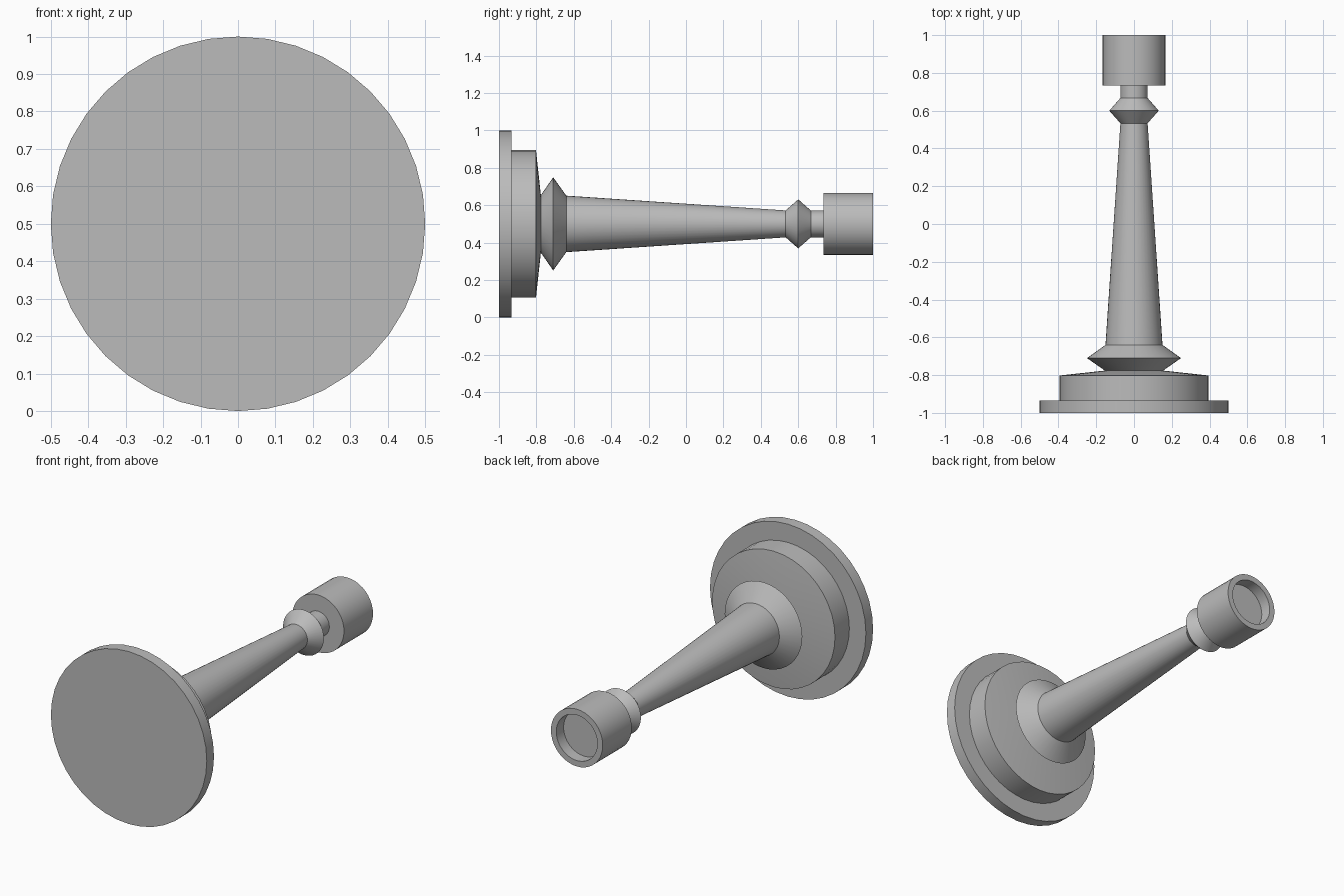
import bpy, bmesh, math
from mathutils import Vector

cube = bpy.data.objects.get("Cube")
if cube:
    bpy.data.objects.remove(cube, do_unlink=True)

SEGMENTS = 40
AXIS_HEIGHT = 0.5

grey = bpy.data.materials.new("plain grey")
grey.use_nodes = True
COLOUR = (0.5, 0.5, 0.5, 1)
grey.diffuse_color = COLOUR
grey.node_tree.nodes["Principled BSDF"].inputs["Base Color"].default_value = COLOUR


def turned_part(name, profile):
    """Spin (y, radius) points around the lengthwise axis."""
    bm = bmesh.new()
    verts = [bm.verts.new((r, y, 0)) for y, r in profile]
    edges = [bm.edges.new(pair) for pair in zip(verts, verts[1:])]
    bmesh.ops.spin(bm, geom=verts + edges, cent=(0, 0, 0), axis=(0, 1, 0),
                   angle=math.tau, steps=SEGMENTS, use_merge=True)
    bmesh.ops.remove_doubles(bm, verts=bm.verts, dist=0.0001)
    bmesh.ops.recalc_face_normals(bm, faces=bm.faces)
    bmesh.ops.translate(bm, verts=bm.verts, vec=Vector((0, 0, AXIS_HEIGHT)))
    mesh = bpy.data.meshes.new(name)
    bm.to_mesh(mesh)
    bm.free()
    mesh.materials.append(grey)
    obj = bpy.data.objects.new(name, mesh)
    bpy.context.collection.objects.link(obj)
    bpy.ops.object.select_all(action="DESELECT")
    obj.select_set(True)
    bpy.context.view_layer.objects.active = obj
    bpy.ops.object.shade_smooth_by_angle(angle=math.radians(20))
    return obj


# Stepped round base, mounting disc first
turned_part("base", [(-1, 0), (-1, 0.5), (-0.934, 0.5), (-0.934, 0.394),
                     (-0.802, 0.394), (-0.776, 0.154), (-0.776, 0)])

# Tapered stem with a flared ring at the bottom and a bead near the tip
turned_part("stem", [(-0.776, 0), (-0.776, 0.154), (-0.71, 0.249), (-0.64, 0.151),
                     (0.533, 0.072), (0.6, 0.131), (0.667, 0.072),
                     (0.734, 0.072), (0.734, 0)])

# Cylindrical tip with a shallow recess in its end
turned_part("tip", [(0.734, 0), (0.734, 0.166), (1, 0.166), (1, 0.132),
                    (0.933, 0.132), (0.933, 0)])
